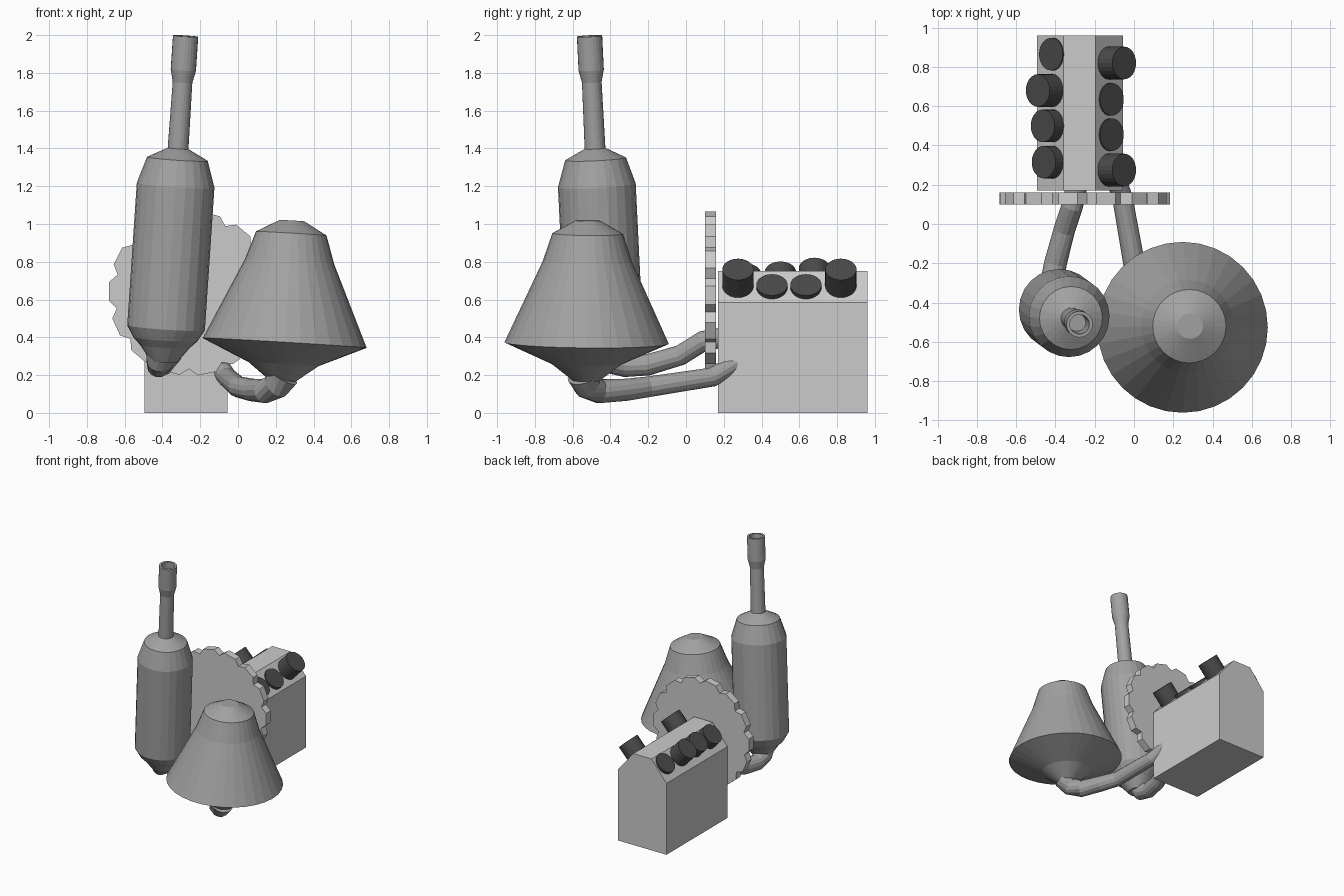
import bpy, bmesh
from math import cos, sin, pi, radians
from mathutils import Vector

if "Cube" in bpy.data.objects:
    bpy.data.objects.remove(bpy.data.objects["Cube"])


def finish(name, bm, shade):
    """Turn a bmesh into an object in a shared grey of the given value."""
    bmesh.ops.recalc_face_normals(bm, faces=bm.faces)
    me = bpy.data.meshes.new(name)
    bm.to_mesh(me)
    bm.free()
    key = f"grey_{shade}"
    mat = bpy.data.materials.get(key) or bpy.data.materials.new(key)
    mat.diffuse_color = (shade, shade, shade, 1)
    mat.use_nodes = True
    mat.node_tree.nodes["Principled BSDF"].inputs["Base Color"].default_value = mat.diffuse_color
    me.materials.append(mat)
    ob = bpy.data.objects.new(name, me)
    bpy.context.collection.objects.link(ob)
    return ob


BLOCK, METAL, DARK, WHEEL = .54, .36, .07, .8


def skin(name, centres, radii, sides, axis=None, shade=METAL):
    """Capped rings along a path; a fixed axis gives a lathe shape."""
    pts = [Vector(p) for p in centres]
    bm = bmesh.new()
    rings = []
    for i, (p, r) in enumerate(zip(pts, radii)):
        d = axis
        if d is None:
            a, b = pts[max(i - 1, 0)], pts[min(i + 1, len(pts) - 1)]
            d = (p - a).normalized() + (b - p).normalized()
        d = Vector(d).normalized()
        ref = Vector((0, 1, 0)) if axis else Vector((1, 0, 0))
        u = (ref - d * ref.dot(d)).normalized()
        v = d.cross(u)
        rings.append([bm.verts.new(p + r * (u * cos(t) + v * sin(t)))
                      for t in (2 * pi * k / sides for k in range(sides))])
    for a, b in zip(rings, rings[1:]):
        for k in range(sides):
            n = (k + 1) % sides
            bm.faces.new((a[k], a[n], b[n], b[k]))
    bm.faces.new(rings[0])
    bm.faces.new(rings[-1])
    return finish(name, bm, shade)


def lathe(name, base, axis, profile, sides):
    """Profile of (height, radius) along a leaning axis given per unit of z."""
    base, axis = Vector(base), Vector(axis)
    return skin(name, [base + axis * z for z, _ in profile],
                [r for _, r in profile], sides, axis)


def prism(name, outline, y0, y1, shade):
    bm = bmesh.new()
    a, b = [[bm.verts.new((x, y, z)) for x, z in outline] for y in (y0, y1)]
    bm.faces.new(a)
    bm.faces.new(b)
    for i in range(len(a)):
        j = (i + 1) % len(a)
        bm.faces.new((a[i], a[j], b[j], b[i]))
    return finish(name, bm, shade)


# Engine block with chamfered shoulders
prism("engine_block", [(-.495, 0), (-.055, 0), (-.055, .585), (-.195, .75),
                       (-.36, .75), (-.495, .585)], .17, .96, BLOCK)

# Two banks of pistons at different strokes: y and cap centre x, z
banks = {
    1: [(.275, -.05, .76), (.455, -.113, .678), (.635, -.113, .678), (.82, -.05, .76)],
    -1: [(.315, -.46, .735), (.50, -.465, .745), (.68, -.49, .765), (.865, -.423, .70)],
}
for side, bank in banks.items():
    d = Vector((side * .68, 0, .73))
    for i, (y, x, z) in enumerate(bank):
        cap = Vector((x, y, z))
        skin(f"piston_{'right' if side > 0 else 'left'}_{i + 1}",
             [cap - d * .15, cap], [.083, .083], 24, d, DARK)

# Toothed flywheel in front of the block
teeth, outline = 14, []
for k in range(teeth):
    for off, r in ((-6.5, .436), (6.5, .436), (12.86, .4)):
        t = radians(50 + off) + 2 * pi * k / teeth
        outline.append((-.25 + r * cos(t), .633 + r * sin(t)))
prism("flywheel", outline, .10, .16, WHEEL)

# Leaning silencer can with hollow tail pipe
lathe("silencer", (-.411, -.413, 0), (.067, -.049, 1),
      [(.27, .07), (.35, .13), (.39, .17), (.45, .206), (1.205, .206),
       (1.345, .161), (1.40, .055), (1.75, .052), (1.815, .067), (1.995, .067),
       (1.995, .05), (1.80, .045)], 24)

# Wide cone chamber
lathe("cone_chamber", (.225, -.53, 0), (.06, .01, 1),
      [(.17, .07), (.258, .185), (.37, .435), (.80, .237), (.95, .187), (1.018, .065)], 32)

# Exhaust pipes from the block to each chamber
skin("silencer_pipe", [(-.40, -.43, .34), (-.415, -.40, .27), (-.42, -.32, .25),
                       (-.40, -.20, .255), (-.355, -.03, .305), (-.315, .09, .38),
                       (-.29, .20, .40)],
     [.09, .07, .062, .058, .055, .055, .055], 14)
skin("cone_pipe", [(.235, -.54, .20), (.20, -.52, .14), (.14, -.46, .115),
                   (.07, -.32, .122), (0, -.20, .138), (-.06, .14, .19),
                   (-.11, .28, .27)],
     [.09, .072, .065, .06, .056, .052, .05], 14)
